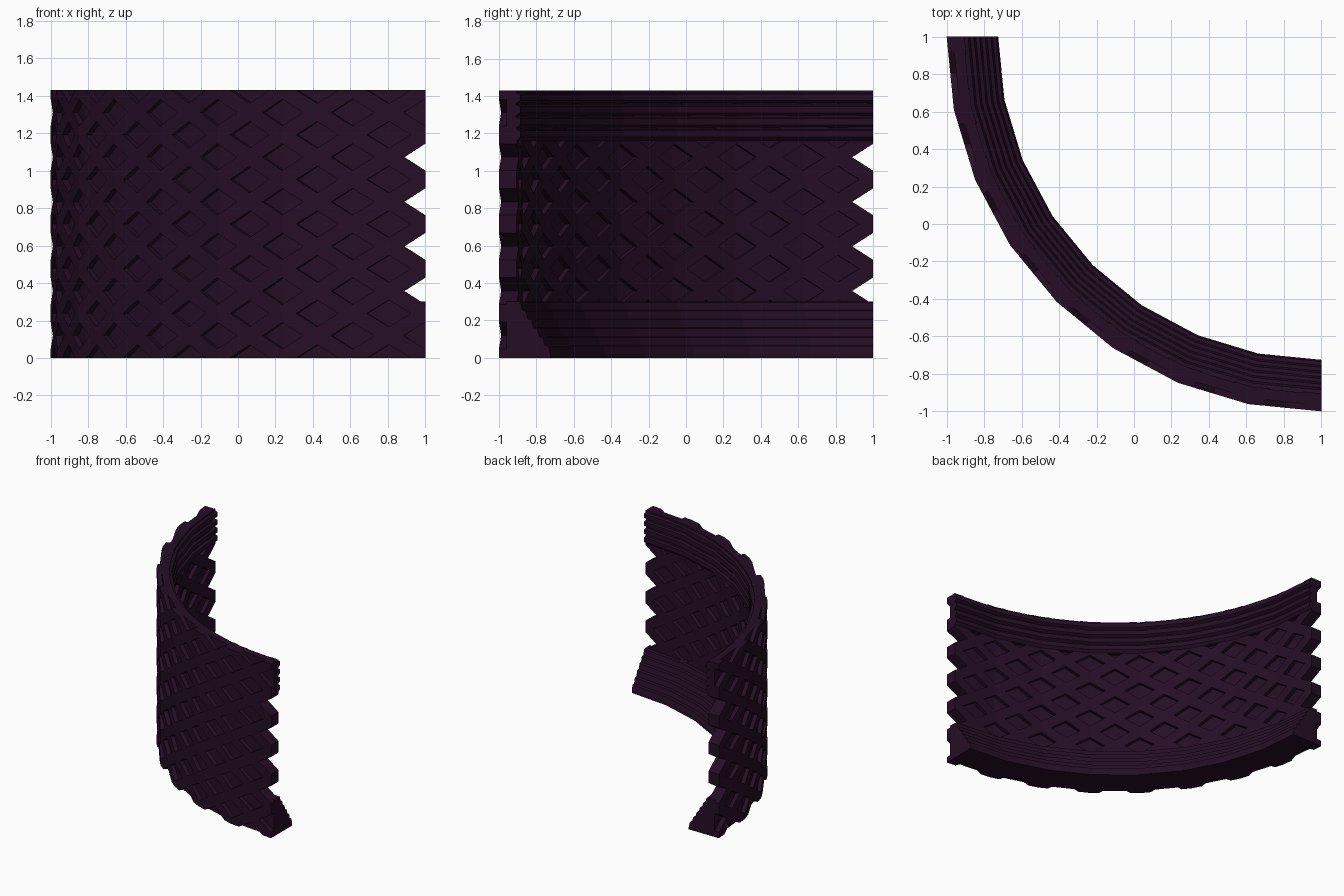
import bpy, bmesh, math

if "Cube" in bpy.data.objects:
    bpy.data.objects.remove(bpy.data.objects["Cube"])

SEG, ROWS = 8, 6                 # facets over the quarter turn, diamond rows
H = 1.43
ROW = H / ROWS
STEP = math.pi / 2 / SEG
R_OUT, R_IN = 2.0, 1.905         # faces of the lattice bars
P_OUT, P_IN = 1.968, 1.937       # faces of the recessed panels
HOLE = 0.6                       # size of a panel within its diamond

mat = bpy.data.materials.new("dark plum")
mat.diffuse_color = (0.0185, 0.0045, 0.0185, 1)
mat.use_nodes = True
mat.node_tree.nodes["Principled BSDF"].inputs["Base Color"].default_value = mat.diffuse_color


def point(u, z, r):
    """Point on the faceted quarter ring; u counts facets from the right end."""
    i = min(int(u), SEG - 1)
    f = u - i
    a, b = i * STEP, (i + 1) * STEP
    x = math.sin(a) * (1 - f) + math.sin(b) * f
    y = math.cos(a) * (1 - f) + math.cos(b) * f
    return (1 - r * x, 1 - r * y, z)


def face(bm, pts):
    bm.faces.new([bm.verts.new(p) for p in pts])


def finish(bm, name):
    bmesh.ops.remove_doubles(bm, verts=bm.verts, dist=0.0002)
    bmesh.ops.recalc_face_normals(bm, faces=bm.faces)
    me = bpy.data.meshes.new(name)
    bm.to_mesh(me)
    bm.free()
    me.materials.append(mat)
    ob = bpy.data.objects.new(name, me)
    bpy.context.collection.objects.link(ob)
    return ob


def quarter(lattice, panels, u, z, du, dz, is_open):
    """One quarter of a diamond: bar face, bar side, and panel."""
    A, B = (u + du, z), (u, z + dz)
    a, b = (u + du * HOLE, z), (u, z + dz * HOLE)
    c = (u, z)
    for r in (R_OUT, R_IN):
        face(lattice, [point(*q, r) for q in (A, B, b, a)])
    face(lattice, [point(*a, R_OUT), point(*b, R_OUT), point(*b, R_IN), point(*a, R_IN)])
    if is_open:                                   # end of a cut bar
        face(lattice, [point(*B, R_OUT), point(*b, R_OUT), point(*b, R_IN), point(*B, R_IN)])
    else:
        for r in (P_OUT, P_IN):
            face(panels, [point(*q, r) for q in (c, a, b)])
    if abs(z) < 1e-4 or abs(z - H) < 1e-4:        # top and bottom edges
        face(lattice, [point(*A, R_OUT), point(*a, R_OUT), point(*a, R_IN), point(*A, R_IN)])
        face(panels, [point(*c, P_OUT), point(*a, P_OUT), point(*a, P_IN), point(*c, P_IN)])


# Diamond lattice and its recessed panels; cells at both ends stay open
lattice, panels = bmesh.new(), bmesh.new()
for i in range(2 * SEG + 1):
    for k in range(2 * ROWS + 1):
        if (i + k) % 2 == 0:
            continue
        u, z = i / 2, k * ROW / 2
        for du in (-0.5, 0.5):
            for dz in (-ROW / 2, ROW / 2):
                if -1e-4 <= u + du <= SEG + 1e-4 and -1e-4 <= z + dz <= H + 1e-4:
                    quarter(lattice, panels, u, z, du, dz, i in (0, 2 * SEG))
finish(lattice, "diamond_lattice")
finish(panels, "diamond_panels")


def band(name, profile):
    """Sweep a closed (radius, height) profile along the quarter ring."""
    bm = bmesh.new()
    n = len(profile)
    rings = [[bm.verts.new(point(s, z, r)) for r, z in profile] for s in range(SEG + 1)]
    for s in range(SEG):
        for j in range(n):
            k = (j + 1) % n
            bm.faces.new((rings[s][j], rings[s][k], rings[s + 1][k], rings[s + 1][j]))
    bm.faces.new(rings[0])
    bm.faces.new(rings[-1])
    return finish(bm, name)


# Stepped, flaring foot on the inner side
foot = [(1.96, 0.0), (1.725, 0.0), (1.725, 0.02)]
STEPS = 6
for j in range(STEPS):
    r, z = 1.725 + 0.03 * j, 0.02 + 0.047 * j
    foot += [(r + 0.01, z + 0.042), (r + 0.03, z + 0.047)]
foot += [(1.96, 0.302)]
band("stepped_foot", foot)

# Ribbed band under the top edge on the inner side
top = [(1.96, 1.16), (1.905, 1.16)]
RIBS = 4
for j in range(RIBS):
    z = 1.17 + 0.065 * j
    top += [(1.885, z + 0.01), (1.885, z + 0.045), (1.91, z + 0.052), (1.91, z + 0.06)]
top += [(1.91, H - 0.001), (1.96, H - 0.001)]
band("ribbed_top_band", top)
